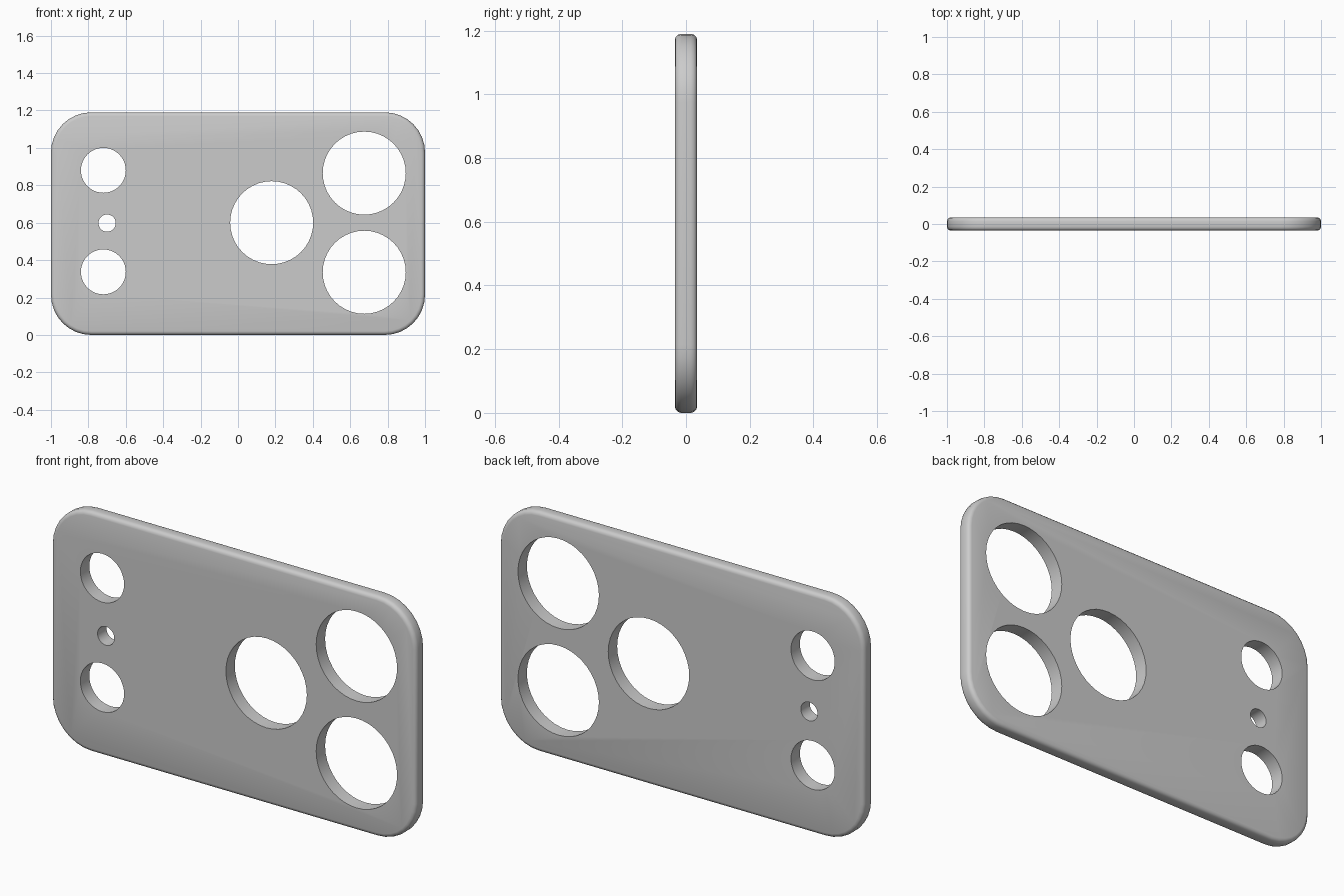
import bpy, bmesh, math
from mathutils import Matrix

if "Cube" in bpy.data.objects:
    bpy.data.objects.remove(bpy.data.objects["Cube"])

W, H, T = 2.0, 1.19, 0.07
CORNER, EDGE = 0.215, 0.02
BIG, MID, SMALL = 0.222, 0.12, 0.046
HOLES = [(-0.72, 0.88, MID), (-0.70, 0.598, SMALL), (-0.72, 0.337, MID),
         (0.18, 0.6, BIG), (0.675, 0.865, BIG), (0.675, 0.335, BIG)]


def make_object(name, bm):
    bmesh.ops.recalc_face_normals(bm, faces=bm.faces)
    mesh = bpy.data.meshes.new(name)
    bm.to_mesh(mesh)
    bm.free()
    obj = bpy.data.objects.new(name, mesh)
    bpy.context.collection.objects.link(obj)
    return obj


# Rounded rectangle plate, extruded through its thickness
bm = bmesh.new()
outline = []
corners = [(1, 1, 0), (-1, 1, 90), (-1, -1, 180), (1, -1, 270)]
for sx, sz, start in corners:
    cx, cz = sx * (W / 2 - CORNER), H / 2 + sz * (H / 2 - CORNER)
    for i in range(9):
        a = math.radians(start + 90 * i / 8)
        outline.append(bm.verts.new((cx + CORNER * math.cos(a), -T / 2,
                                     cz + CORNER * math.sin(a))))
front = bm.faces.new(outline)
ext = bmesh.ops.extrude_face_region(bm, geom=[front], use_keep_orig=True)
bmesh.ops.translate(bm, vec=(0, T, 0),
                    verts=[v for v in ext["geom"] if isinstance(v, bmesh.types.BMVert)])
bmesh.ops.recalc_face_normals(bm, faces=bm.faces)

# Softened outer rims
rims = [e for e in bm.edges if abs(e.verts[0].co.y - e.verts[1].co.y) < 1e-5]
bmesh.ops.bevel(bm, geom=rims, offset=EDGE, segments=3, profile=0.5, affect='EDGES')
plate = make_object("camera_plate", bm)

# Round cutters for the lens, flash and sensor openings
bm = bmesh.new()
for x, z, r in HOLES:
    bmesh.ops.create_cone(bm, cap_ends=True, segments=40, radius1=r, radius2=r, depth=0.3,
                          matrix=Matrix.Translation((x, 0, z)) @ Matrix.Rotation(math.pi / 2, 4, 'X'))
cutter = make_object("hole_cutters", bm)
cutter.hide_render = True

cut = plate.modifiers.new("openings", 'BOOLEAN')
cut.operation = 'DIFFERENCE'
cut.solver = 'EXACT'
cut.object = cutter
bpy.context.view_layer.objects.active = plate
plate.select_set(True)
bpy.ops.object.modifier_apply(modifier=cut.name)
bpy.data.objects.remove(cutter)

bpy.ops.object.shade_smooth_by_angle(angle=math.radians(35))
